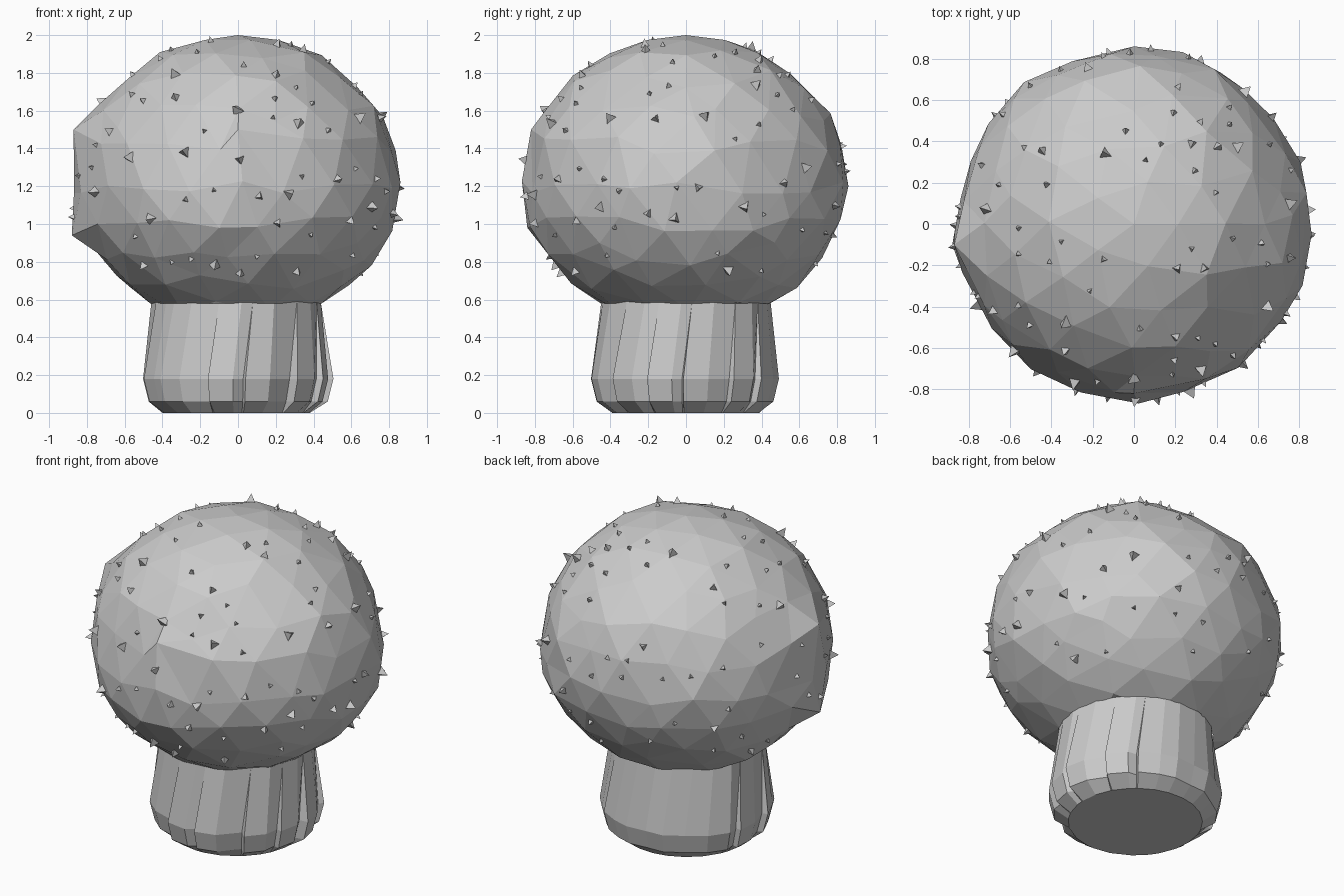
import bpy, bmesh, math, random
from mathutils import Vector
from mathutils.bvhtree import BVHTree

if "Cube" in bpy.data.objects:
    bpy.data.objects.remove(bpy.data.objects["Cube"])

random.seed(11)


def make_object(name, bm):
    mesh = bpy.data.meshes.new(name)
    bm.to_mesh(mesh)
    obj = bpy.data.objects.new(name, mesh)
    bpy.context.collection.objects.link(obj)
    return obj


# Cap: faceted, slightly irregular ball cut flat at the trunk
RIM = 0.58
cap = bmesh.new()
bmesh.ops.create_icosphere(cap, subdivisions=3, radius=1)
for v in cap.verts:
    d = v.co.copy()
    pole = abs(d.z) > 0.93
    if not pole:
        d = (d + Vector([random.uniform(-0.055, 0.055) for _ in range(3)])).normalized()
        d *= random.uniform(0.985, 1.02)
    v.co = (d.x * 0.855, d.y * 0.855, 1.2 + d.z * (0.8 if d.z > 0 else 0.73))
# a few corners that stand out and flatten the left and front sides
for p in [(-0.87, -0.1, 1.5), (-0.88, -0.1, 0.94), (-0.1, -0.84, 0.98),
          (0.0, -0.82, 1.5), (0.86, -0.05, 1.22), (0.0, 0.86, 1.2)]:
    near = min(cap.verts, key=lambda v: (v.co - Vector(p)).length)
    near.co = Vector(p)
bmesh.ops.bisect_plane(cap, geom=cap.verts[:] + cap.edges[:] + cap.faces[:],
                       plane_co=(0, 0, RIM), plane_no=(0, 0, 1), clear_inner=True)
# round the rim to the trunk's top
for v in cap.verts:
    if v.is_boundary:
        r = math.hypot(v.co.x, v.co.y)
        v.co.x, v.co.y = v.co.x / r * 0.455 - 0.01, v.co.y / r * 0.455
bmesh.ops.recalc_face_normals(cap, faces=cap.faces)
make_object("cap", cap)

# Trunk: overlapping bark plates that step out below and merge at the top
trunk = bmesh.new()
PLATES = 13
columns = []
for i in range(PLATES):
    a0 = (i + random.uniform(-0.2, 0.2)) * math.tau / PLATES
    step = random.choice([0.0, 0.025, 0.04, 0.055])
    for k in range(2):
        a = a0 + k * 0.55 * math.tau / PLATES
        low = 0.495 + random.uniform(-0.012, 0.015)
        if k == 0 and step:  # inner corner of the bark step
            columns.append((a, a - 0.02, low - step))
        columns.append((a, a, low + (step * 0.4 if k == 0 else 0)))
rings = []
for kind in range(4):
    ring = []
    for a_top, a, low in columns:
        z, r, ang = [(0, 0.385, a), (0.06, low - 0.03, a),
                     (0.18, low, a), (RIM + 0.01, 0.449, a_top + 0.1)][kind]
        if kind == 0:
            r = 0.39
        ring.append(trunk.verts.new((r * math.cos(ang) - 0.01, r * math.sin(ang), z)))
    rings.append(ring)
n = len(columns)
for lower, upper in zip(rings, rings[1:]):
    for i in range(n):
        j = (i + 1) % n
        trunk.faces.new((lower[i], lower[j], upper[j], upper[i]))
trunk.faces.new(rings[0][::-1])
bmesh.ops.remove_doubles(trunk, verts=trunk.verts, dist=0.0005)
make_object("trunk", trunk)

# Spikes: three-sided points scattered over the cap
tree = BVHTree.FromBMesh(cap)
spikes = bmesh.new()
placed = []


def add_spike(origin, direction, size):
    hit, normal, _, _ = tree.ray_cast(Vector(origin), Vector(direction))
    if hit is None or hit.z < 0.74:
        return
    if any((hit - p).length < 0.11 for p in placed):
        return
    if normal.dot(hit - Vector((0, 0, 1.2))) < 0:
        normal = -normal
    placed.append(hit)
    side = normal.orthogonal().normalized()
    other = normal.cross(side)
    turn = random.uniform(0, math.tau)
    base = []
    for k in range(3):
        a = turn + k * math.tau / 3
        off = (side * math.cos(a) + other * math.sin(a)) * size
        base.append(spikes.verts.new(hit + off - normal * 0.006))
    tip = spikes.verts.new(hit + normal * size * 1.35)
    for k in range(3):
        spikes.faces.new((base[k], base[(k + 1) % 3], tip))


# larger spikes: (x, z) seen from the front, (y, z) seen from the right
front = [(-0.33, 1.79), (-0.28, 1.38), (0.32, 1.53), (0.7, 1.09), (-0.12, 0.79),
         (0.27, 1.16), (0.0, 1.6), (-0.57, 1.35), (-0.75, 1.17), (-0.46, 1.03)]
right = [(-0.73, 1.53), (-0.4, 1.56), (0.1, 1.57), (-0.45, 1.09), (-0.06, 1.03),
         (0.63, 1.3), (0.22, 0.76), (0.31, 1.09), (0.37, 1.73)]
for x, z in front:
    add_spike((x, -3, z), (0, 1, 0), 0.038)
for y, z in right:
    add_spike((3, y, z), (-1, 0, 0), 0.038)
add_spike((-0.14, 0.34, 4), (0, 0, -1), 0.036)
add_spike((-0.71, 0.07, 4), (0, 0, -1), 0.036)
# small spikes
while len(placed) < 120:
    a = random.uniform(0, math.tau)
    h = random.uniform(-0.6, 0.97)
    r = math.sqrt(1 - h * h)
    add_spike((0, 0, 1.2), (r * math.cos(a), r * math.sin(a), h),
              random.choice([0.019, 0.02, 0.023, 0.03]))
make_object("spikes", spikes)
